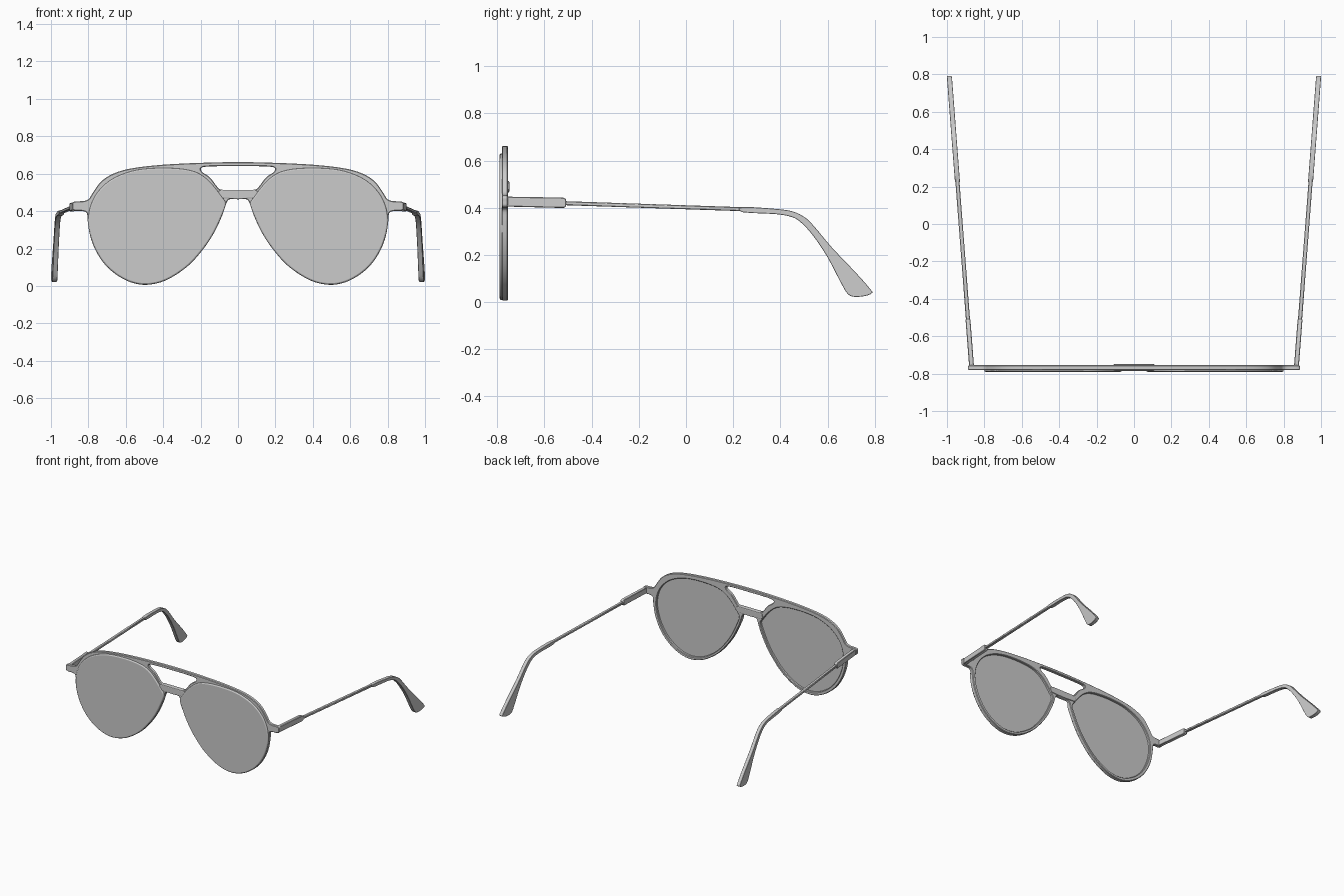
import bpy, bmesh, math

if "Cube" in bpy.data.objects:
    bpy.data.objects.remove(bpy.data.objects["Cube"])


def smooth(pts, n=4):
    """Closed Catmull-Rom curve through 2D points."""
    out = []
    for i in range(len(pts)):
        a, b, c, d = (pts[(i + k) % len(pts)] for k in (-1, 0, 1, 2))
        for s in range(n):
            t = s / n
            out.append(tuple(0.5 * (2 * b[k] + (c[k] - a[k]) * t
                                    + (2 * a[k] - 5 * b[k] + 4 * c[k] - d[k]) * t ** 2
                                    + (3 * b[k] - a[k] - 3 * c[k] + d[k]) * t ** 3) for k in (0, 1)))
    return out


def mirrored(half):
    return half + [(-x, z) for x, z in reversed(half) if x > 0]


def scaled(pts, f, cx=0.43, cz=0.325):
    return [(cx + (x - cx) * f, cz + (z - cz) * f) for x, z in pts]


def flip(pts):
    return [(-x, z) for x, z in pts]


def finish(obj):
    bpy.ops.object.select_all(action='DESELECT')
    obj.select_set(True)
    bpy.context.view_layer.objects.active = obj
    bpy.ops.object.shade_smooth_by_angle(angle=math.radians(35))


def slab(name, loops, y0, y1, bevel, res=0):
    """Filled xz outline (later loops are holes) between y0 and y1."""
    cu = bpy.data.curves.new(name + "_outline", 'CURVE')
    cu.dimensions, cu.fill_mode = '2D', 'BOTH'
    cu.extrude = (y1 - y0) / 2 - bevel
    cu.bevel_depth, cu.offset, cu.bevel_resolution = bevel, -bevel, res
    for loop in loops:
        sp = cu.splines.new('POLY')
        sp.points.add(len(loop) - 1)
        for p, (x, z) in zip(sp.points, loop):
            p.co = (x, z, 0, 1)
        sp.use_cyclic_u = True
    tmp = bpy.data.objects.new(name + "_tmp", cu)
    bpy.context.collection.objects.link(tmp)
    dg = bpy.context.evaluated_depsgraph_get()
    me = bpy.data.meshes.new_from_object(tmp.evaluated_get(dg))
    bpy.data.objects.remove(tmp)
    obj = bpy.data.objects.new(name, me)
    bpy.context.collection.objects.link(obj)
    for v in me.vertices:
        x, z, d = v.co
        v.co = (x, (y0 + y1) / 2 - d, z)
    finish(obj)


def temple_part(name, profile, width, side):
    """Side profile in yz, given thickness along the splayed temple line."""
    bm = bmesh.new()
    rows = [[bm.verts.new((side * (0.869 + 0.0765 * (y + 0.755) + o), y, z)) for y, z in profile]
            for o in (-width / 2, width / 2)]
    for r in rows:
        bm.faces.new(r)
    n = len(profile)
    for i in range(n):
        j = (i + 1) % n
        bm.faces.new((rows[0][i], rows[0][j], rows[1][j], rows[1][i]))
    bmesh.ops.recalc_face_normals(bm, faces=bm.faces)
    me = bpy.data.meshes.new(name)
    bm.to_mesh(me)
    bm.free()
    obj = bpy.data.objects.new(name, me)
    bpy.context.collection.objects.link(obj)
    mod = obj.modifiers.new("edge", 'BEVEL')
    mod.width, mod.segments, mod.limit_method = 0.003, 1, 'ANGLE'
    finish(obj)


# Lower lens edge, from hinge side round to nose
lower = [(.803, .34), (.79, .265), (.763, .193), (.718, .122), (.655, .063), (.575, .02),
         (.487, .006), (.385, .03), (.275, .1), (.195, .185), (.133, .275), (.085, .375), (.063, .44)]
# Upper edge of frame with hinge lug, then nose notch
frame_half = [(0, .662), (.2, .658), (.4, .648), (.56, .63), (.66, .603), (.73, .56), (.775, .5),
              (.797, .466), (.825, .454), (.865, .452), (.885, .446), (.886, .428), (.884, .408),
              (.865, .401), (.83, .4), (.808, .388)] + lower + [(.045, .463), (0, .465)]
window_half = [(0, .64), (.1, .64), (.175, .637), (.198, .628), (.19, .608), (.15, .58),
               (.115, .535), (.09, .515), (0, .511)]
lens = smooth(lower + [(.082, .475), (.122, .528), (.17, .578), (.23, .613), (.32, .63),
                       (.45, .632), (.57, .616), (.68, .57), (.755, .5), (.794, .42)])

# Front frame: brow, rims and lugs in one plate with openings
hole = scaled(lens, 0.93)
slab("front_frame", [smooth(mirrored(frame_half)), hole, flip(hole), smooth(mirrored(window_half))],
     -0.781, -0.755, 0.004)

# Lenses sitting on the front of the rims
for side, pts in (("right", lens), ("left", flip(lens))):
    c = 0.43 if side == "right" else -0.43
    slab(side + "_lens", [scaled(pts, 0.992, c)], -0.79, -0.772, 0.007, 2)

# Nose bridge bar
slab("nose_bridge", [mirrored([(0, .514), (.09, .514), (.108, .505), (.112, .478), (.1, .468), (0, .463)])],
     -0.785, -0.749, 0.006, 1)

# Temples: hinge block, thin arm, curved ear tip
block = [(-.765, .447), (-.52, .443), (-.508, .436), (-.508, .404), (-.52, .399), (-.765, .405)]
arm = [(-.52, .428), (.25, .402), (.25, .385), (-.52, .411)]
tip = smooth([(.24, .403), (.38, .395), (.45, .385), (.5, .362), (.54, .325), (.62, .23), (.72, .125),
              (.784, .052), (.787, .037), (.76, .026), (.715, .022), (.685, .035), (.655, .085),
              (.6, .19), (.54, .28), (.49, .335), (.45, .36), (.38, .373), (.24, .381)], 3)
for name, s in (("right", 1), ("left", -1)):
    temple_part(name + "_hinge_block", block, 0.026, s)
    temple_part(name + "_temple_arm", arm, 0.022, s)
    temple_part(name + "_ear_tip", tip, 0.027, s)
